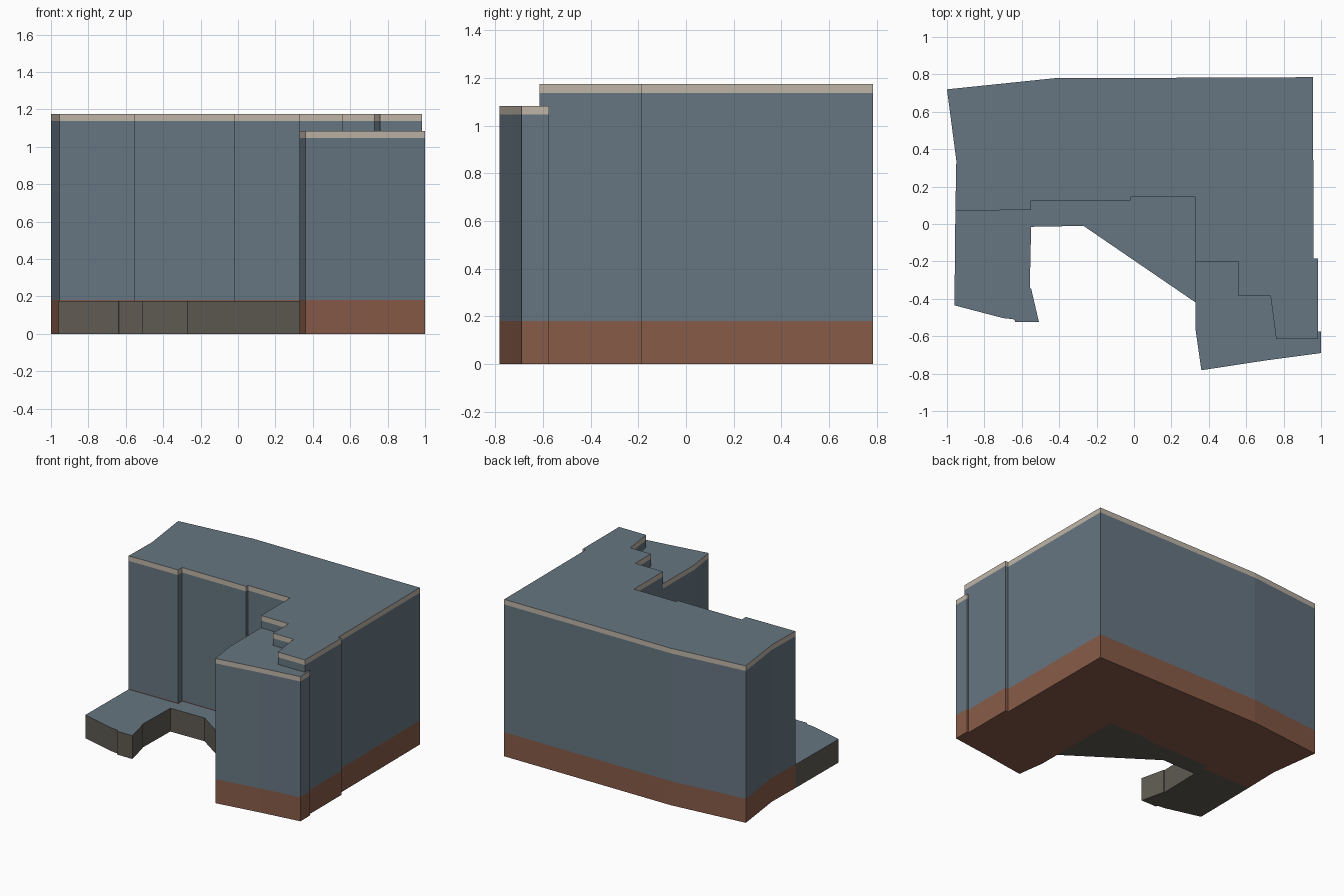
import bpy, bmesh

if "Cube" in bpy.data.objects:
    bpy.data.objects.remove(bpy.data.objects["Cube"])


def material(name, rgb):
    m = bpy.data.materials.new(name)
    m.diffuse_color = (*rgb, 1)
    m.use_nodes = True
    m.node_tree.nodes["Principled BSDF"].inputs["Base Color"].default_value = m.diffuse_color
    return m


SLATE = material("slate blue", (0.135, 0.180, 0.220))
BRICK = material("brick brown", (0.245, 0.105, 0.065))
TRIM = material("beige trim", (0.52, 0.46, 0.39))
STONE = material("dark stone", (0.115, 0.105, 0.085))


def block(name, outline, levels, wall_mats, roof_mat):
    """Extrude a footprint through stacked levels, one wall colour per band."""
    bm = bmesh.new()
    rings = [[bm.verts.new((x, y, z)) for x, y in outline] for z in levels]
    mats = list(dict.fromkeys(wall_mats + [roof_mat]))
    n = len(outline)
    for k, mat in enumerate(wall_mats):
        for i in range(n):
            j = (i + 1) % n
            f = bm.faces.new((rings[k][i], rings[k][j], rings[k + 1][j], rings[k + 1][i]))
            f.material_index = mats.index(mat)
    bm.faces.new(rings[0]).material_index = mats.index(wall_mats[0])
    bm.faces.new(rings[-1]).material_index = mats.index(roof_mat)
    bmesh.ops.recalc_face_normals(bm, faces=bm.faces)
    # split the caps cleanly, as the footprints are concave
    bmesh.ops.triangulate(bm, faces=[f for f in bm.faces if len(f.verts) > 4])
    me = bpy.data.meshes.new(name)
    bm.to_mesh(me)
    bm.free()
    for m in mats:
        me.materials.append(m)
    ob = bpy.data.objects.new(name, me)
    bpy.context.collection.objects.link(ob)
    return ob


# Stepped lines where neighbouring blocks meet
front_steps = [(-0.955, 0.07), (-0.62, 0.075), (-0.55, 0.075), (-0.55, 0.125),
               (-0.02, 0.125), (-0.02, 0.145), (0.33, 0.145)]
wing_steps = [(0.33, -0.2), (0.56, -0.2), (0.56, -0.385), (0.73, -0.385),
              (0.76, -0.615), (0.985, -0.615)]

# Tall main building
block("main_building",
      front_steps + wing_steps +
      [(0.985, -0.185), (0.96, -0.185), (0.957, 0.785), (0.25, 0.782),
       (-0.42, 0.78), (-1.0, 0.72), (-0.95, 0.34)],
      [0, 0.18, 1.137, 1.175], [BRICK, SLATE, TRIM], SLATE)

# Slightly lower front right wing
block("front_wing",
      wing_steps +
      [(0.985, -0.575), (1.0, -0.575), (1.0, -0.69), (0.70, -0.73),
       (0.36, -0.782), (0.33, -0.57)],
      [0, 0.18, 1.047, 1.083], [BRICK, SLATE, TRIM], SLATE)

# Low front terrace
block("low_terrace",
      front_steps +
      [(0.33, -0.42), (-0.27, -0.01), (-0.55, -0.015), (-0.557, -0.34),
       (-0.55, -0.345), (-0.508, -0.525), (-0.635, -0.525), (-0.64, -0.51),
       (-0.70, -0.503), (-0.96, -0.435)],
      [0, 0.175], [STONE], SLATE)
